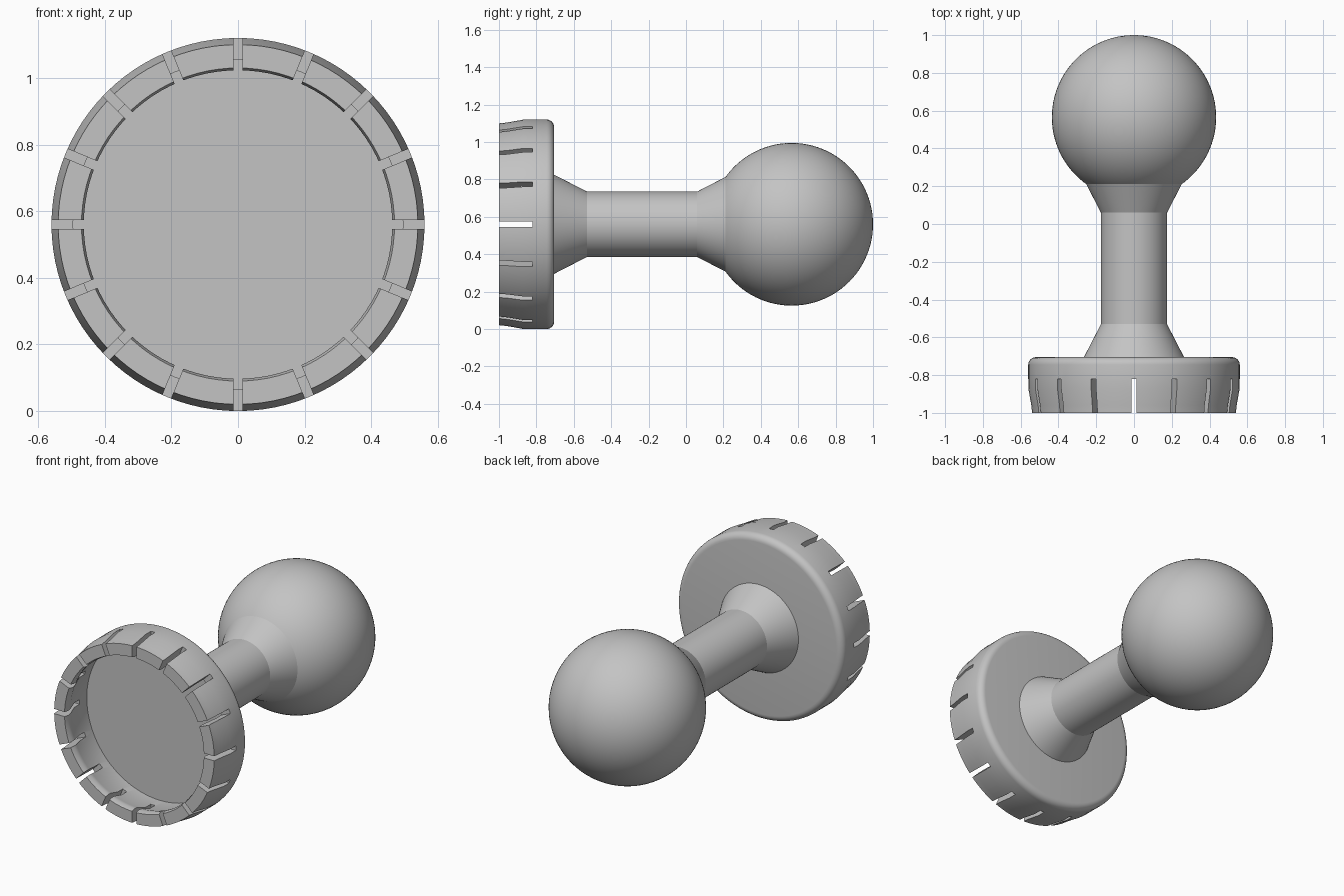
import bpy, bmesh, math
from mathutils import Matrix, Vector

cube = bpy.data.objects.get("Cube")
if cube:
    bpy.data.objects.remove(cube, do_unlink=True)

AXIS_Z = 0.56          # height of the axis that everything turns around
SLOTS = 16

grey = bpy.data.materials.new("plain grey")
grey.use_nodes = True
COLOUR = (0.55, 0.55, 0.55, 1)
grey.diffuse_color = COLOUR
grey.node_tree.nodes["Principled BSDF"].inputs["Base Color"].default_value = COLOUR


def finish(name, bm):
    mesh = bpy.data.meshes.new(name)
    bmesh.ops.recalc_face_normals(bm, faces=bm.faces)
    bm.to_mesh(mesh)
    bm.free()
    mesh.materials.append(grey)
    obj = bpy.data.objects.new(name, mesh)
    obj.location.z = AXIS_Z
    bpy.context.collection.objects.link(obj)
    return obj


def lathe(name, profile, steps=96):
    """Spin (radius, y) points about the y axis."""
    bm = bmesh.new()
    verts = [bm.verts.new((r, y, 0)) for r, y in profile]
    edges = [bm.edges.new(pair) for pair in zip(verts, verts[1:])]
    bmesh.ops.spin(bm, geom=verts + edges, cent=(0, 0, 0), axis=(0, 1, 0),
                   angle=math.tau, steps=steps)
    bmesh.ops.remove_doubles(bm, verts=bm.verts, dist=1e-5)
    return finish(name, bm)


def arc(radius, r, y, start, end, count):
    """Arc points; angles in degrees, 0 pointing outwards, 90 to the back."""
    angles = [math.radians(start + (end - start) * i / count) for i in range(count + 1)]
    return [(r + radius * math.cos(a), y + radius * math.sin(a)) for a in angles]


def smooth(obj):
    bpy.ops.object.select_all(action="DESELECT")
    obj.select_set(True)
    bpy.context.view_layer.objects.active = obj
    bpy.ops.object.shade_smooth_by_angle(angle=math.radians(25))


# Hollow cap with a narrowed snap rim and rounded back edge
inside = [(0, -0.75), (0.495, -0.75), (0.495, -0.87), (0.466, -0.95),
          (0.463, -0.975), (0.47, -1)]
outside = [(0.54, -1), (0.544, -0.96), (0.56, -0.87)]
back = arc(0.04, 0.52, -0.745, 0, 90, 6) + [(0, -0.705)]
cap = lathe("cap", inside + outside + back)

# Slots around the rim
bm = bmesh.new()
for i in range(SLOTS):
    turn = Matrix.Rotation(math.tau * i / SLOTS, 4, "Y")
    place = Matrix.Translation((0.52, -0.96, 0)) @ Matrix.Diagonal((0.24, 0.28, 0.028, 1))
    bmesh.ops.create_cube(bm, size=1, matrix=turn @ place)
cutter = finish("slot_cutter", bm)
cutter.hide_render = True
cut = cap.modifiers.new("slots", "BOOLEAN")
cut.operation = "DIFFERENCE"
cut.solver = "EXACT"
cut.object = cutter
bpy.context.view_layer.objects.active = cap
bpy.ops.object.modifier_apply(modifier=cut.name)
bpy.data.objects.remove(cutter, do_unlink=True)

# Stem flaring out at both ends
stem = lathe("stem", [(0, -0.73), (0.265, -0.73), (0.265, -0.705), (0.175, -0.53),
                      (0.175, 0.06), (0.255, 0.215), (0, 0.3)])

# Ball at the back end
ball = lathe("ball", [(max(r, 0), y) for r, y in arc(0.435, 0, 0.565, -90, 90, 48)])

for part in (cap, stem, ball):
    smooth(part)
